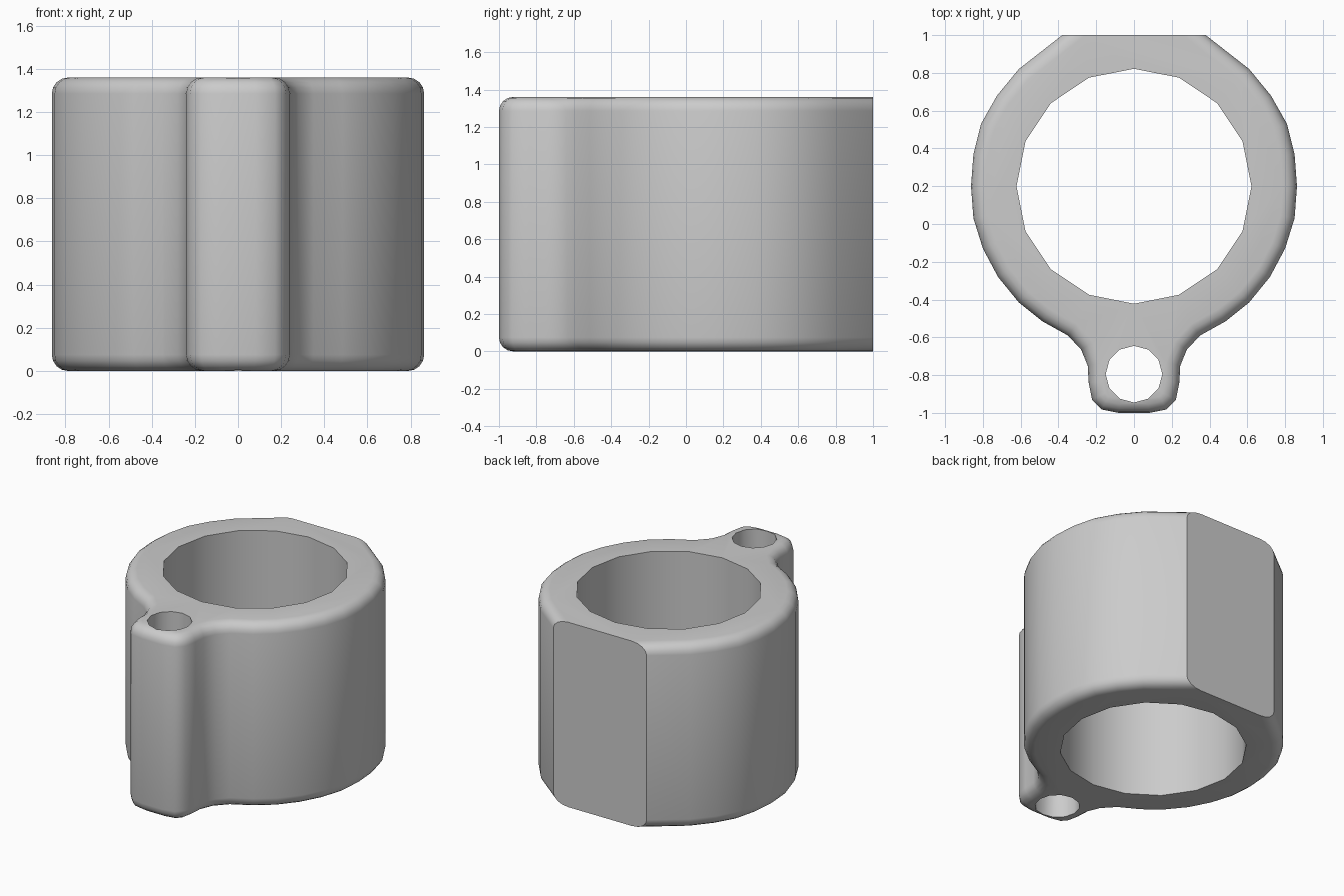
import bpy, bmesh, math
from mathutils import Vector

if "Cube" in bpy.data.objects:
    bpy.data.objects.remove(bpy.data.objects["Cube"])

H, R = 1.36, 0.075   # height and rim fillet radius

# Right half of the outline, back to front (starts beyond the y = 1 flat)
half = [(0.22, 1.125), (0.61, 0.82), (0.725, 0.68), (0.81, 0.53), (0.85, 0.37),
        (0.863, 0.2), (0.85, 0.03), (0.80, -0.13), (0.72, -0.28), (0.61, -0.415),
        (0.485, -0.515), (0.35, -0.59), (0.28, -0.665), (0.245, -0.75),
        (0.24, -0.84), (0.222, -0.93), (0.172, -0.982), (0.08, -1.0)]
outline = [Vector(p) for p in half] + [Vector((-x, y)) for x, y in reversed(half)]


def inset(pts, d):
    """Mitred inward offset of a clockwise outline."""
    out = []
    for i, p in enumerate(pts):
        a = (p - pts[i - 1]).normalized()
        b = (pts[(i + 1) % len(pts)] - p).normalized()
        na, nb = Vector((a.y, -a.x)), Vector((b.y, -b.x))
        out.append(p + (na + nb) * (d / (1 + na.dot(nb))))
    return out


# Body: stacked rings with quarter-round rims, trimmed by a flat back plane
steps = [math.radians(a) for a in (0, 22.5, 45, 67.5, 90)]
layers = [(R * (1 - math.sin(a)), R * (1 - math.cos(a))) for a in steps]
layers += [(d, H - z) for d, z in reversed(layers)]
bm = bmesh.new()
rings = [[bm.verts.new((p.x, p.y, z)) for p in inset(outline, d)] for d, z in layers]
n = len(outline)
for lo, hi in zip(rings, rings[1:]):
    for i in range(n):
        j = (i + 1) % n
        bm.faces.new((lo[i], lo[j], hi[j], hi[i]))
bm.faces.new(rings[0])
bm.faces.new(rings[-1])
cut = bmesh.ops.bisect_plane(bm, geom=bm.verts[:] + bm.edges[:] + bm.faces[:],
                             plane_co=(0, 1, 0), plane_no=(0, 1, 0), clear_outer=True)
rim = [e for e in cut["geom_cut"] if isinstance(e, bmesh.types.BMEdge)]
bmesh.ops.contextual_create(bm, geom=rim)
bmesh.ops.recalc_face_normals(bm, faces=bm.faces[:])
mesh = bpy.data.meshes.new("ring_body")
bm.to_mesh(mesh)
bm.free()
body = bpy.data.objects.new("ring_body", mesh)
bpy.context.collection.objects.link(body)


def drill(name, y, radius, sides):
    """Cut a vertical through hole in the body."""
    bpy.ops.mesh.primitive_cylinder_add(vertices=sides, radius=radius, depth=2 * H,
                                        location=(0, y, H / 2))
    cutter = bpy.context.object
    cutter.name = name
    cutter.hide_render = True
    mod = body.modifiers.new(name, 'BOOLEAN')
    mod.operation, mod.solver, mod.object = 'DIFFERENCE', 'EXACT', cutter
    bpy.ops.object.select_all(action='DESELECT')
    bpy.context.view_layer.objects.active = body
    body.select_set(True)
    bpy.ops.object.modifier_apply(modifier=name)
    bpy.data.objects.remove(cutter)


# Main bore and small hole in the lug
drill("main_bore", 0.2, 0.622, 16)
drill("lug_hole", -0.795, 0.15, 12)

# Smooth shading with a crisp border round the back flat
bpy.ops.object.shade_smooth_by_angle(angle=math.radians(50))
for e in body.data.edges:
    if all(abs(body.data.vertices[v].co.y - 1) < 1e-4 for v in e.vertices):
        e.use_edge_sharp = True
